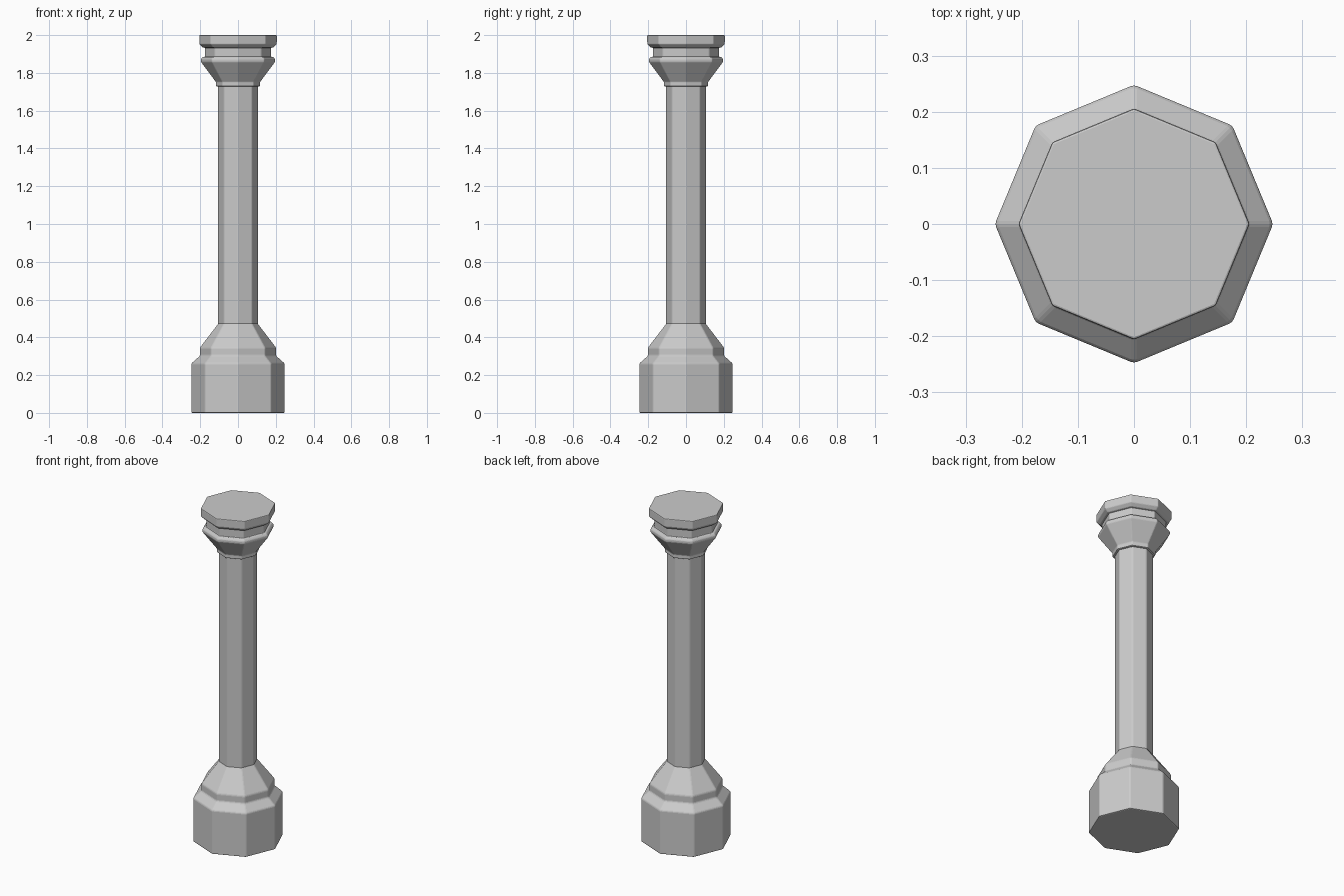
import bpy, bmesh, math

if "Cube" in bpy.data.objects:
    bpy.data.objects.remove(bpy.data.objects["Cube"])

SIDES = 8


def octagon_part(name, profile, cap_bottom=False, cap_top=False, bevel=0.006):
    """Sweep a (radius, height) profile around z with eight flat sides."""
    bm = bmesh.new()
    rings = []
    for r, z in profile:
        angles = [2 * math.pi * i / SIDES for i in range(SIDES)]
        rings.append([bm.verts.new((r * math.cos(a), r * math.sin(a), z)) for a in angles])
    for low, high in zip(rings, rings[1:]):
        for i in range(SIDES):
            j = (i + 1) % SIDES
            bm.faces.new((low[i], low[j], high[j], high[i]))
    if cap_bottom:
        bm.faces.new(rings[0][::-1])
    if cap_top:
        bm.faces.new(rings[-1])
    mesh = bpy.data.meshes.new(name)
    bm.to_mesh(mesh)
    bm.free()
    obj = bpy.data.objects.new(name, mesh)
    bpy.context.collection.objects.link(obj)
    # Softly worn edges
    mod = obj.modifiers.new("worn_edges", "BEVEL")
    mod.width = bevel
    mod.segments = 2
    mod.limit_method = 'ANGLE'
    mod.angle_limit = math.radians(20)
    return obj


# Plinth with stepped shoulder, tapering to the shaft
octagon_part("base", [(0.248, 0), (0.248, 0.262), (0.203, 0.302),
                      (0.203, 0.345), (0.106, 0.472)], cap_bottom=True)

# Plain shaft
octagon_part("shaft", [(0.106, 0.472), (0.106, 1.728)])

# Collar, flared bell, recessed neck and top slab
octagon_part("capital", [(0.106, 1.728), (0.118, 1.73), (0.118, 1.752),
                         (0.197, 1.858), (0.197, 1.873), (0.187, 1.885),
                         (0.175, 1.885), (0.175, 1.934), (0.186, 1.934),
                         (0.206, 1.952), (0.206, 2.0)], cap_top=True, bevel=0.004)
